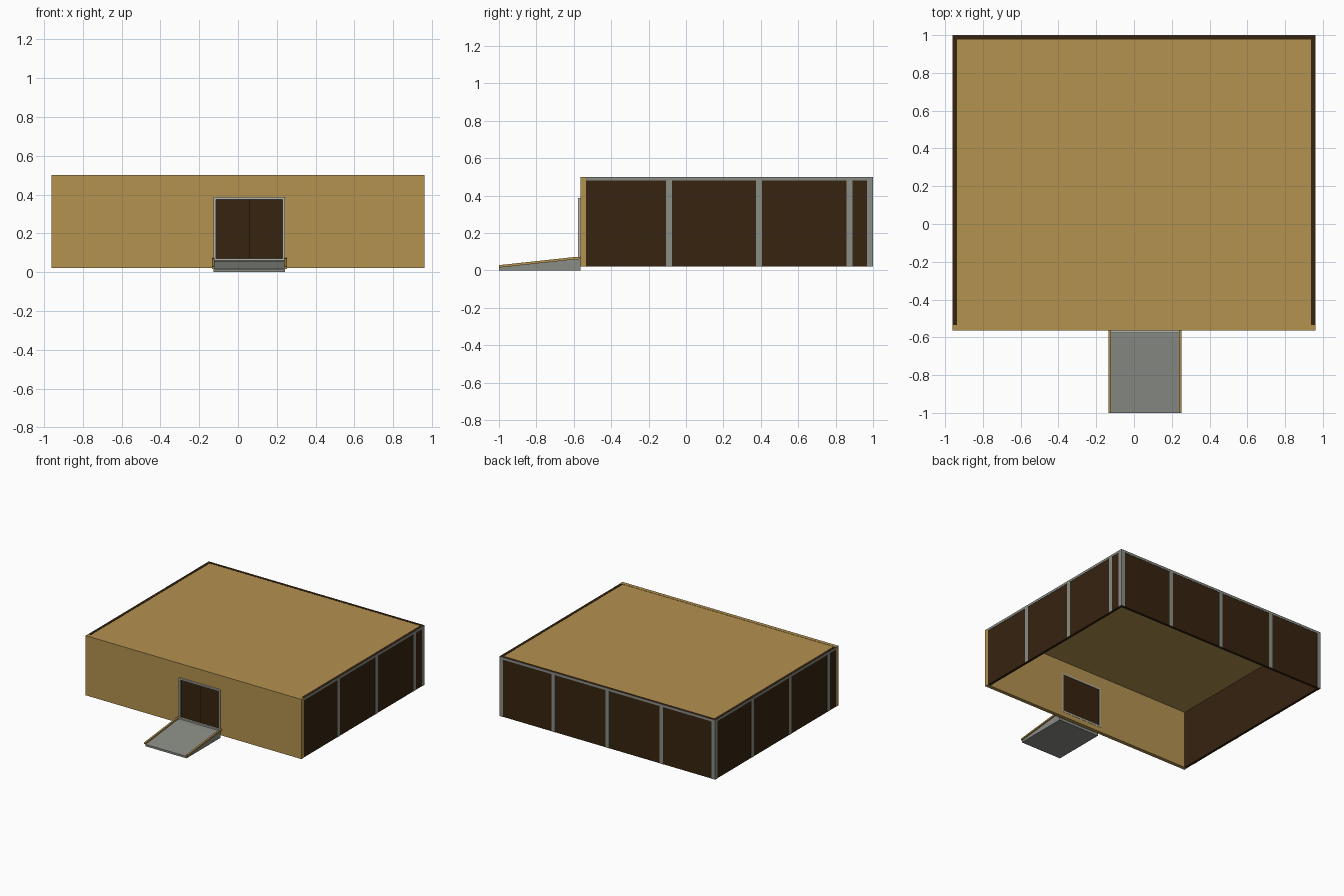
import bpy, bmesh

if "Cube" in bpy.data.objects:
    bpy.data.objects.remove(bpy.data.objects["Cube"])


def material(name, rgb):
    m = bpy.data.materials.new(name)
    m.diffuse_color = (*rgb, 1)
    m.use_nodes = True
    m.node_tree.nodes["Principled BSDF"].inputs["Base Color"].default_value = m.diffuse_color
    return m


TAN = material("tan", (0.456, 0.287, 0.080))
BROWN = material("dark brown", (0.037, 0.017, 0.005))
BLACK = material("near black", (0.010, 0.005, 0.002))
GREY = material("grey", (0.254, 0.266, 0.238))
PALE = material("pale grey", (0.46, 0.46, 0.41))


def make(name, bm, mat):
    bmesh.ops.recalc_face_normals(bm, faces=bm.faces)
    me = bpy.data.meshes.new(name)
    bm.to_mesh(me)
    bm.free()
    ob = bpy.data.objects.new(name, me)
    if mat:
        me.materials.append(mat)
    bpy.context.collection.objects.link(ob)
    return ob


def box(name, x, y, z, mat):
    bm = bmesh.new()
    bmesh.ops.create_cube(bm, size=1)
    for v in bm.verts:
        v.co = [r[0] + (c + 0.5) * (r[1] - r[0]) for c, r in zip(v.co, (x, y, z))]
    return make(name, bm, mat)


def side_prism(name, profile, x, mat):
    """Extrude a (y, z) profile across x."""
    bm = bmesh.new()
    face = bm.faces.new([bm.verts.new((x[0], a, b)) for a, b in profile])
    out = bmesh.ops.extrude_face_region(bm, geom=[face])
    for v in out["geom"]:
        if isinstance(v, bmesh.types.BMVert):
            v.co.x = x[1]
    return make(name, bm, mat)


W, F, B = 0.96, -0.565, 1.0        # half width, front, back
Z0, Z1 = 0.02, 0.50
T, E = 0.02, 0.002                 # wall thickness, trim projection
DX, DZ = (-0.125, 0.242), (0.058, 0.387)   # door frame outline

# Front wall with a cut doorway
front = box("front_wall", (-W, W), (F, F + 0.03), (Z0, Z1), TAN)
cutter = box("doorway_cutter", (DX[0] + .004, DX[1] - .004), (F - .1, F + .1),
             (DZ[0] + .004, DZ[1] - .004), None)
cutter.hide_render = True
cutter.hide_viewport = True
cut = front.modifiers.new("doorway", 'BOOLEAN')
cut.operation, cut.object, cut.solver = 'DIFFERENCE', cutter, 'EXACT'

# Remaining walls and the roof; the underside stays open
box("right_wall", (W - T - E, W - E), (F + 0.03, B - E), (Z0, Z1), BROWN)
box("left_wall", (-W + E, -W + T + E), (F + 0.03, B - E), (Z0, Z1), BROWN)
box("back_wall", (-W + T + E, W - T - E), (B - T - E, B - E), (Z0, Z1), BROWN)
box("roof", (-W + T + E, W - T - E), (F + 0.03, B - T - E), (Z1 - 0.012, Z1 - 0.002), TAN)

# Flush grey trim on the sides: posts and a top rail
P = 0.016
right_posts = (-0.09, 0.39, 0.875, B - P)
left_posts = [B + F - y for y in right_posts[:3]] + [B - P]
for side, s, posts in (("right", 1, right_posts), ("left", -1, left_posts)):
    xs = sorted((s * (W - E), s * W))
    for i, y in enumerate(posts):
        box(f"{side}_post_{i}", xs, (y - P, y + P), (Z0, Z1 - 0.02), GREY)
    box(f"{side}_top_rail", xs, (F + 0.03, B), (Z1 - 0.02, Z1 - 0.001), GREY)
for i, x in enumerate((-W + P, -0.48, 0, 0.48, W - P)):
    box(f"back_post_{i}", (x - P, x + P), (B - E, B), (Z0, Z1 - 0.02), GREY)
box("back_top_rail", (-W, W), (B - E, B), (Z1 - 0.02, Z1 - 0.001), GREY)

# Door frame, two leaves and the seam between them
f, fy = 0.012, (F - 0.012, F + 0.032)
for i, x in enumerate((DX[0], DX[1] - f)):
    box(f"door_jamb_{i}", (x, x + f), fy, DZ, PALE)
box("door_lintel", (DX[0] + f, DX[1] - f), fy, (DZ[1] - f, DZ[1]), PALE)
box("door_sill", (DX[0] + f, DX[1] - f), fy, (DZ[0], DZ[0] + f), PALE)
mid = sum(DX) / 2
for i, x in enumerate(((DX[0] + f, mid), (mid, DX[1] - f))):
    box(f"door_leaf_{i}", x, (F + 0.003, F + 0.027), (DZ[0] + f, DZ[1] - f), BROWN)
box("door_seam", (mid - .003, mid + .003), (F + 0.001, F + 0.003),
    (DZ[0] + f, DZ[1] - f), BLACK)

# Ramp with a short landing and a tan kerb on each side
side_prism("ramp", [(-1, 0), (F, 0), (F, 0.06), (-0.61, 0.058), (-1, 0.016)], DX, GREY)
kerb = [(-1, 0.015), (-0.61, 0.057), (F, 0.06), (F, 0.073), (-0.61, 0.070), (-1, 0.028)]
for i, x in enumerate((DX[0] - 0.010, DX[1] - 0.004)):
    side_prism(f"ramp_kerb_{i}", kerb, (x, x + 0.014), TAN)
